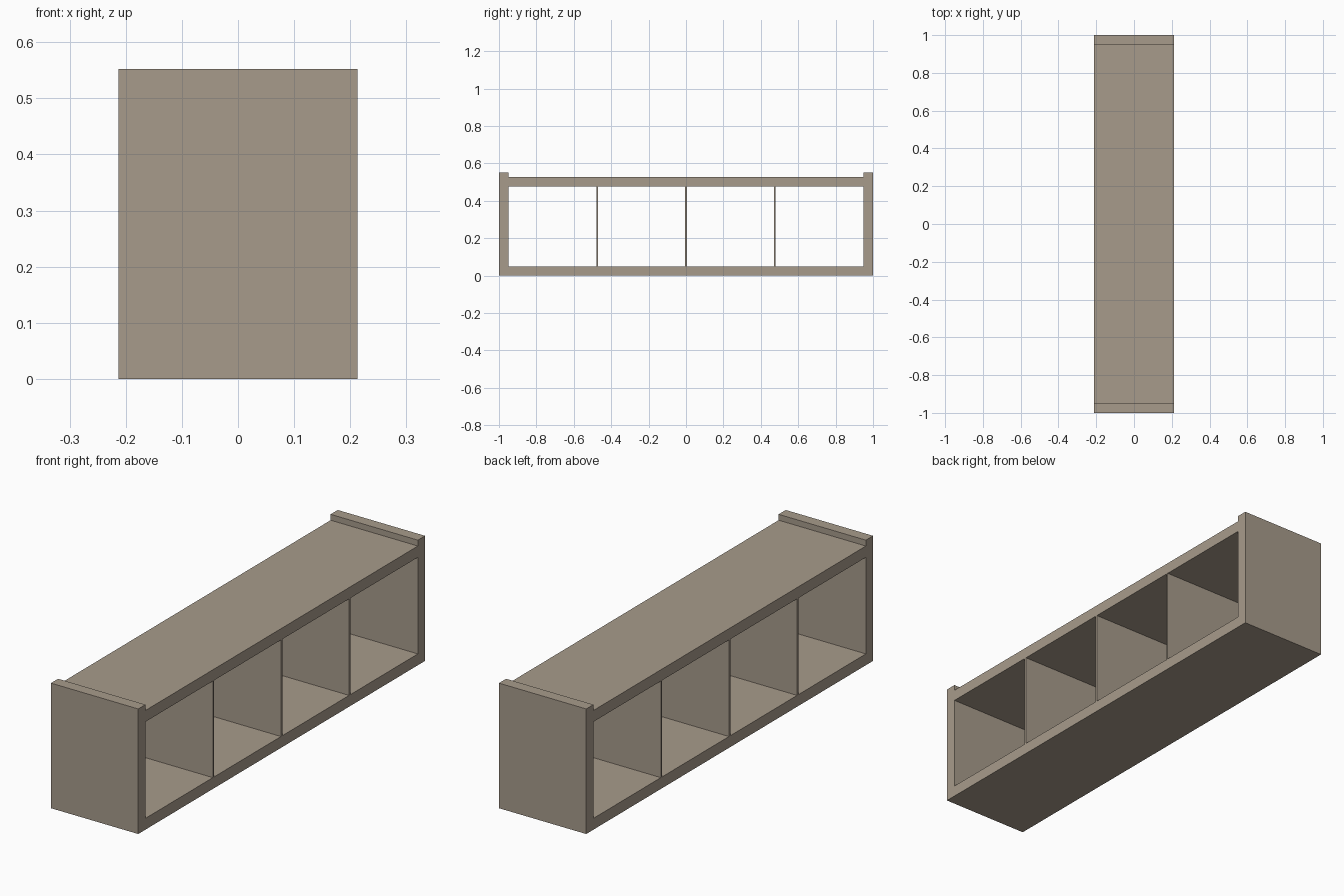
import bpy

if "Cube" in bpy.data.objects:
    bpy.data.objects.remove(bpy.data.objects["Cube"])

DEPTH = 0.426      # along x
LENGTH = 2.0       # along y
HEIGHT = 0.552
T = 0.05           # board thickness
INNER = LENGTH - 2 * T
TOP_Z = 0.526      # upper face of the top board

mat = bpy.data.materials.new("taupe_wood")
mat.diffuse_color = (0.39, 0.33, 0.26, 1)
mat.use_nodes = True
mat.node_tree.nodes["Principled BSDF"].inputs["Base Color"].default_value = mat.diffuse_color


def board(name, y, z0, z1, width):
    """Full-depth board centred on y, spanning z0 to z1."""
    bpy.ops.mesh.primitive_cube_add(size=1, location=(0, y, (z0 + z1) / 2))
    ob = bpy.context.object
    ob.name = name
    ob.scale = (DEPTH, width, z1 - z0)
    bpy.ops.object.transform_apply(location=False, rotation=False, scale=True)
    ob.data.materials.append(mat)
    return ob


# End panels, rising above the top board
for side, label in ((-1, "front"), (1, "back")):
    board(f"{label}_end_panel", side * (LENGTH - T) / 2, 0, HEIGHT, T)

# Bottom and top boards
board("bottom_board", 0, 0, T, INNER)
board("top_board", 0, TOP_Z - T, TOP_Z, INNER)

# Thin dividers making four open compartments
for i in (-1, 0, 1):
    board(f"divider_{i + 2}", i * INNER / 4, T, TOP_Z - T, 0.009)
